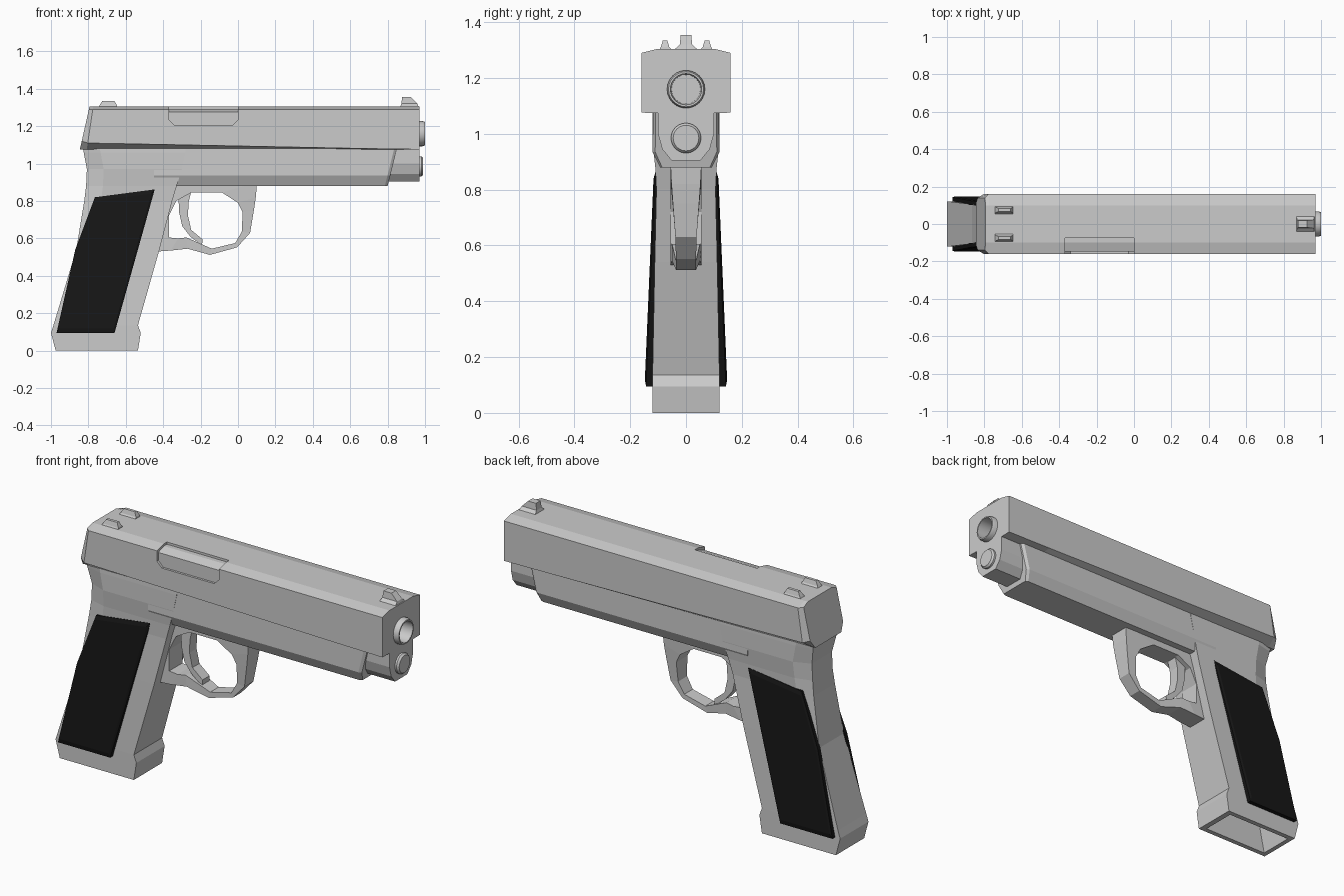
import bpy, bmesh
from math import sin, cos, pi
from mathutils import Vector

if "Cube" in bpy.data.objects:
    bpy.data.objects.remove(bpy.data.objects["Cube"])


def loft(name, rings, mat=None, closed=False, smooth=False):
    """Skin a list of equal-length rings; closed joins last ring to first."""
    bm = bmesh.new()
    vs = [[bm.verts.new(p) for p in r] for r in rings]
    n = len(rings[0])
    pairs = list(zip(vs, vs[1:] + vs[:1])) if closed else list(zip(vs, vs[1:]))
    for a, b in pairs:
        for i in range(n):
            bm.faces.new((a[i], a[(i + 1) % n], b[(i + 1) % n], b[i]))
    if not closed:
        bm.faces.new(vs[0])
        bm.faces.new(vs[-1])
    bmesh.ops.recalc_face_normals(bm, faces=bm.faces)
    me = bpy.data.meshes.new(name)
    bm.to_mesh(me)
    bm.free()
    ob = bpy.data.objects.new(name, me)
    bpy.context.collection.objects.link(ob)
    if mat:
        me.materials.append(mat)
    if smooth:
        bpy.ops.object.select_all(action='DESELECT')
        ob.select_set(True)
        bpy.context.view_layer.objects.active = ob
        bpy.ops.object.shade_smooth_by_angle(angle=0.6)
    return ob


def mirrored(half):
    """Complete a (y, z) half profile across y = 0."""
    return half + [(-y, z) for y, z in reversed(half)]


def extrude_x(name, half, x0, x1):
    return loft(name, [[(x, y, z) for y, z in mirrored(half)] for x in (x0, x1)])


def extrude_y(name, prof, y0, y1):
    return loft(name, [[(x, y, z) for x, z in prof] for y in (y0, y1)])


def turned(name, steps, z, n=24):
    """Round part along x from (x, radius) steps."""
    return loft(name, [[(x, r * cos(2 * pi * i / n), z + r * sin(2 * pi * i / n))
                        for i in range(n)] for x, r in steps], smooth=True)


def cut(ob, cutter):
    m = ob.modifiers.new("cut", 'BOOLEAN')
    m.object, m.operation, m.solver = cutter, 'DIFFERENCE', 'EXACT'
    bpy.context.view_layer.objects.active = ob
    bpy.ops.object.modifier_apply(modifier=m.name)
    bpy.data.objects.remove(cutter)


black = bpy.data.materials.new("grip_black")
black.diffuse_color = (0.008, 0.008, 0.008, 1)
black.use_nodes = True
black.node_tree.nodes["Principled BSDF"].inputs["Base Color"].default_value = black.diffuse_color

# Slide: sloped, chamfered rear end and straight front
rings = []
for x, lean, w, zb in ((-0.84, 0.045, 0.14, 1.12), (-0.805, 0.03, 0.16, 1.11),
                       (0.7, 0, 0.16, 1.08), (0.97, 0, 0.16, 1.076)):
    half = [(0.11, 1.075), (w, zb), (w, 1.29), (0.1, 1.305)]
    rings.append([(x + lean * (z - 1.1) / 0.2, y, z) for y, z in mirrored(half)])
slide = loft("slide", rings)

# Ejection port and muzzle opening
port = [(-0.37, 1.33), (-0.37, 1.235), (-0.34, 1.205), (-0.03, 1.205), (0, 1.235), (0, 1.33)]
cut(slide, extrude_y("port_cutter", port, -0.2, -0.075))
cut(slide, turned("bore_cutter", [(0.6, 0.064), (1.1, 0.064)], 1.16))
hood = [(-0.148, 1.19), (-0.148, 1.277), (-0.1, 1.293), (-0.06, 1.293), (-0.06, 1.19)]
loft("chamber_hood", [[(x, y, z) for y, z in hood] for x in (-0.39, 0.02)])

# Barrel and recoil spring plug
turned("barrel", [(0.62, 0.068), (0.985, 0.068), (1.0, 0.063), (1.0, 0.056), (0.7, 0.052)], 1.16)
turned("recoil_plug", [(0.9, 0.054), (0.98, 0.054), (0.99, 0.046)], 0.985)

# Frame rail with slanted front, and the narrower nose ahead of it
half = [(0.118, 1.085), (0.12, 0.935), (0.093, 0.88)]
loft("frame", [[(x + s * (z - 0.88), y * k, z) for y, z in mirrored(half)]
               for x, s, k in ((-0.45, 0, 1), (0.785, 0.25, 1), (0.8, 0.25, 0.92))])
extrude_x("frame_nose", [(0.1, 1.085), (0.1, 1.0), (0.085, 0.945), (0.052, 0.905)], 0.7, 0.97)

# Grip: sections up the handle (z, back x, front x, side half width, back half width)
sections = [(0, -0.975, -0.535, 0.12, 0.12), (0.095, -1.0, -0.52, 0.12, 0.12),
            (0.135, -0.987, -0.535, 0.12, 0.12), (0.54, -0.865, -0.42, 0.112, 0.105),
            (0.80, -0.822, -0.352, 0.106, 0.09), (0.88, -0.812, -0.328, 0.11, 0.085),
            (0.97, -0.808, -0.3, 0.12, 0.085), (1.06, -0.825, -0.28, 0.12, 0.1),
            (1.115, -0.835, -0.28, 0.118, 0.11)]
rings = []
for z, xb, xf, w, wb in sections:
    rings.append([(xb, -wb, z), (xb + 0.09, -w, z), (xf, -w, z),
                  (xf, w, z), (xb + 0.09, w, z), (xb, wb, z)])
grip = loft("grip", rings)
cut(grip, loft("magazine_well_cutter", [
    [(x0, -y, z), (x1, -y, z), (x1, y, z), (x0, y, z)]
    for z, x0, x1, y in ((-0.02, -0.955, -0.565, 0.095), (0.2, -0.9, -0.56, 0.085))]))

# Black grip panels, thicker toward the bottom, with a bevelled rim
panel = [(-0.765, 0.82), (-0.445, 0.862), (-0.66, 0.095), (-0.97, 0.095), (-0.87, 0.54)]
cx, cz = -0.74, 0.48
for side, tag in ((-1, "right"), (1, "left")):
    def face(k, lift):
        pts = [(cx + (x - cx) * k, cz + (z - cz) * k) for x, z in panel]
        return [(x, side * (lift + (0.85 - z) * (0.043 if lift > 0.11 else 0.02)), z)
                for x, z in pts]
    loft("grip_panel_" + tag, [face(1, 0.095), face(1, 0.1105), face(0.94, 0.116)], black)

# Trigger guard: (outer x, z, inner x, z, half width) around the bow
guard = [(-0.43, 0.53, -0.37, 0.605, 0.056), (-0.36, 0.535, -0.32, 0.6, 0.056),
         (-0.27, 0.545, -0.275, 0.605, 0.05), (-0.15, 0.512, -0.14, 0.545, 0.036),
         (-0.005, 0.552, -0.015, 0.575, 0.036), (0.065, 0.63, 0.02, 0.635, 0.038),
         (0.085, 0.75, 0.025, 0.74, 0.047), (0.095, 0.82, 0.0, 0.79, 0.052),
         (0.102, 0.9, -0.085, 0.845, 0.056), (-0.15, 0.9, -0.25, 0.845, 0.056),
         (-0.4, 0.9, -0.33, 0.8, 0.056), (-0.43, 0.72, -0.37, 0.72, 0.056)]
loft("trigger_guard", [[(a, -w, b), (c, -w, d), (c, w, d), (a, w, b)]
                       for a, b, c, d, w in guard], closed=True)

# Trigger
extrude_y("trigger", [(-0.32, 0.87), (-0.245, 0.87), (-0.265, 0.79), (-0.267, 0.72),
                      (-0.25, 0.645), (-0.19, 0.595), (-0.192, 0.56), (-0.255, 0.61),
                      (-0.298, 0.665), (-0.315, 0.74)], -0.03, 0.03)

# Rear sights: a slim fin on a flared foot, on each side
for s, tag in ((-1, "right"), (1, "left")):
    loft("rear_sight_" + tag, [
        [(x0, s * y0, z), (x1, s * y0, z), (x1, s * y1, z), (x0, s * y1, z)]
        for z, x0, x1, y0, y1 in ((1.295, -0.75, -0.645, 0.045, 0.1),
                                  (1.312, -0.74, -0.648, 0.06, 0.09),
                                  (1.335, -0.725, -0.66, 0.067, 0.083))])

# Front sight
loft("front_sight", [[(x0, -y, z), (x1, -y, z), (x1, y, z), (x0, y, z)]
                     for z, x0, x1, y in ((1.295, 0.865, 0.967, 0.05), (1.32, 0.873, 0.96, 0.022),
                                          (1.355, 0.878, 0.925, 0.019))])
